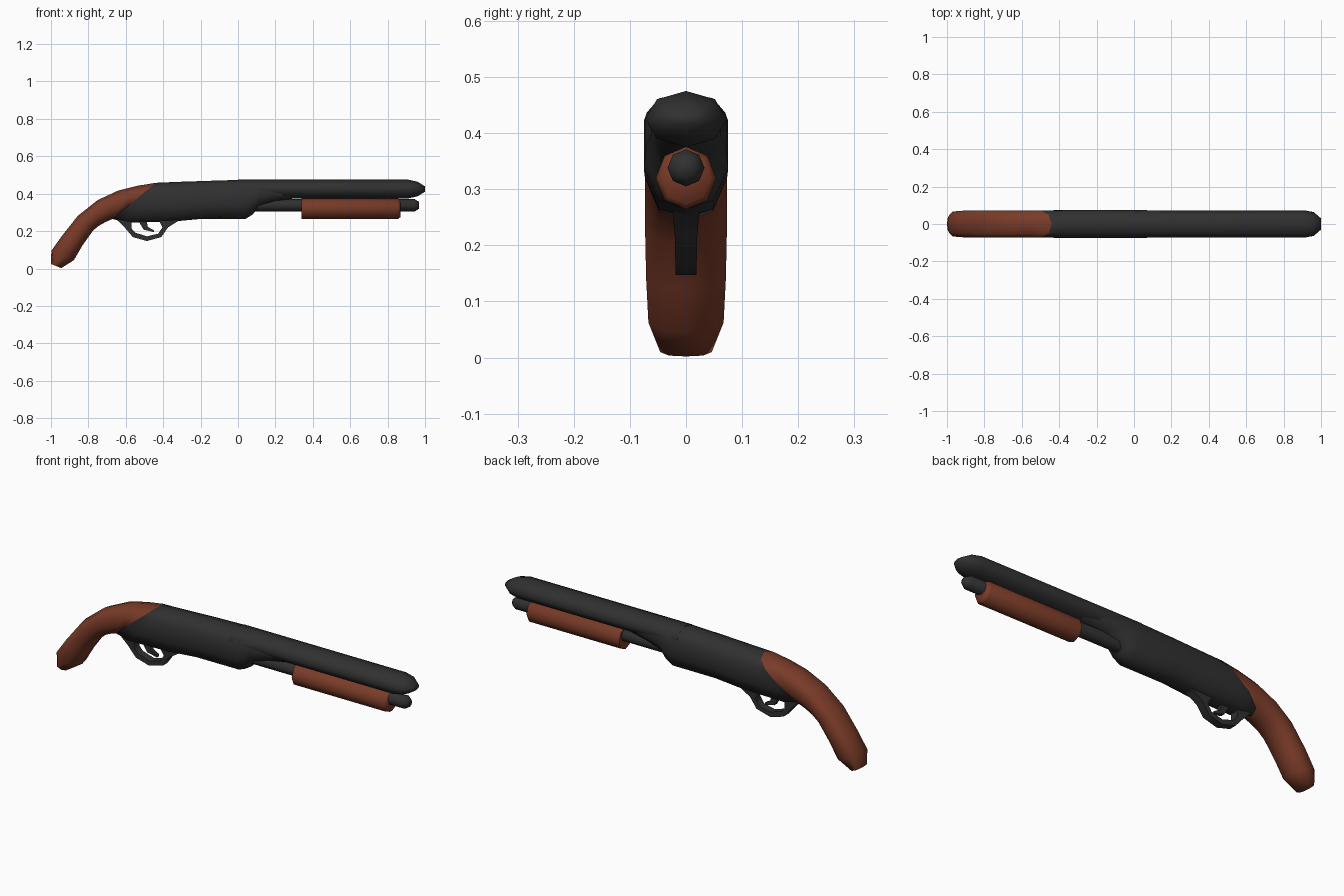
import bpy
import bmesh
import math

cube = bpy.data.objects.get("Cube")
if cube:
    bpy.data.objects.remove(cube, do_unlink=True)


def make_material(name, colour):
    material = bpy.data.materials.new(name)
    material.use_nodes = True
    material.diffuse_color = colour
    material.node_tree.nodes["Principled BSDF"].inputs["Base Color"].default_value = colour
    return material


gunmetal = make_material("dark gunmetal", (0.03, 0.03, 0.03, 1))
wood = make_material("red brown wood", (0.19, 0.043, 0.021, 1))

# Cross-sections: (fraction of half width, fraction from bottom to top)
EIGHT_SIDED = [(math.sin(i * math.pi / 4), 0.5 + 0.5 * math.cos(i * math.pi / 4))
               for i in range(8)]
half = [(0.68, 0.93), (1, 0.75), (1, 0.35), (0.66, 0.07)]
BODY = [(0, 1)] + half + [(0, 0)] + [(-u, v) for u, v in reversed(half)]
STRAP = [(1, 1), (1, 0), (-1, 0), (-1, 1)]


def loft(name, material, section, stations):
    """Skin a section through stations of (top x, top z, bottom x, bottom z, half width)."""
    bm = bmesh.new()
    rings = []
    for top_x, top_z, low_x, low_z, width in stations:
        rings.append([bm.verts.new((low_x + (top_x - low_x) * v, u * width,
                                    low_z + (top_z - low_z) * v)) for u, v in section])
    count = len(section)
    for a, b in zip(rings, rings[1:]):
        for i in range(count):
            j = (i + 1) % count
            bm.faces.new((a[i], a[j], b[j], b[i]))
    bm.faces.new(rings[0])
    bm.faces.new(rings[-1])
    bmesh.ops.recalc_face_normals(bm, faces=bm.faces)
    mesh = bpy.data.meshes.new(name)
    bm.to_mesh(mesh)
    bm.free()
    mesh.materials.append(material)
    obj = bpy.data.objects.new(name, mesh)
    bpy.context.collection.objects.link(obj)
    bpy.ops.object.select_all(action="DESELECT")
    obj.select_set(True)
    bpy.context.view_layer.objects.active = obj
    bpy.ops.object.shade_smooth_by_angle(angle=math.radians(65))
    return obj


def straight(name, material, height, stations):
    """Eight-sided bar along x through (x, vertical radius, half width)."""
    return loft(name, material, EIGHT_SIDED,
                [(x, height + r, x, height - r, w) for x, r, w in stations])


# Barrel with rounded muzzle, magazine tube and sliding pump
straight("barrel", gunmetal, 0.425,
         [(0, 0.05, 0.073), (0.91, 0.05, 0.073), (0.96, 0.039, 0.064), (1, 0.014, 0.03)])
straight("magazine_tube", gunmetal, 0.338,
         [(0, 0.033, 0.033), (0.945, 0.033, 0.033), (0.968, 0.018, 0.018)])
straight("pump", wood, 0.32,
         [(0.34, 0.056, 0.054), (0.855, 0.056, 0.054), (0.868, 0.046, 0.044)])

# Receiver, shares its slanted rear edge with the grip
seam = (-0.44, 0.458, -0.67, 0.265, 0.072)
loft("receiver", gunmetal, BODY, [
    seam,
    (-0.4, 0.46, -0.6, 0.245, 0.073),
    (-0.3, 0.464, -0.36, 0.25, 0.074),
    (-0.18, 0.468, -0.2, 0.265, 0.075),
    (0.04, 0.475, 0.04, 0.265, 0.075),
    (0.08, 0.473, 0.08, 0.29, 0.073),
    (0.11, 0.472, 0.11, 0.33, 0.07),
    (0.2, 0.465, 0.2, 0.358, 0.062),
    (0.32, 0.45, 0.32, 0.378, 0.045),
])

# Curved grip
loft("grip", wood, BODY, [
    seam,
    (-0.54, 0.442, -0.69, 0.257, 0.073),
    (-0.64, 0.417, -0.715, 0.245, 0.073),
    (-0.75, 0.366, -0.745, 0.228, 0.073),
    (-0.856, 0.282, -0.775, 0.203, 0.073),
    (-0.94, 0.176, -0.834, 0.12, 0.071),
    (-0.998, 0.095, -0.877, 0.045, 0.067),
    (-1, 0.024, -0.945, 0.002, 0.046),
])

# Trigger guard, stations run from inner edge to outer edge
loft("trigger_guard", gunmetal, STRAP, [
    (-0.57, 0.26, -0.645, 0.26, 0.024),
    (-0.57, 0.215, -0.605, 0.218, 0.02),
    (-0.55, 0.192, -0.562, 0.168, 0.019),
    (-0.487, 0.172, -0.487, 0.147, 0.019),
    (-0.427, 0.186, -0.41, 0.168, 0.019),
    (-0.404, 0.22, -0.374, 0.22, 0.02),
    (-0.425, 0.26, -0.31, 0.26, 0.024),
])

# Trigger
loft("trigger", gunmetal, STRAP, [
    (-0.49, 0.26, -0.535, 0.26, 0.012),
    (-0.482, 0.222, -0.505, 0.208, 0.011),
    (-0.45, 0.205, -0.45, 0.195, 0.009),
])
